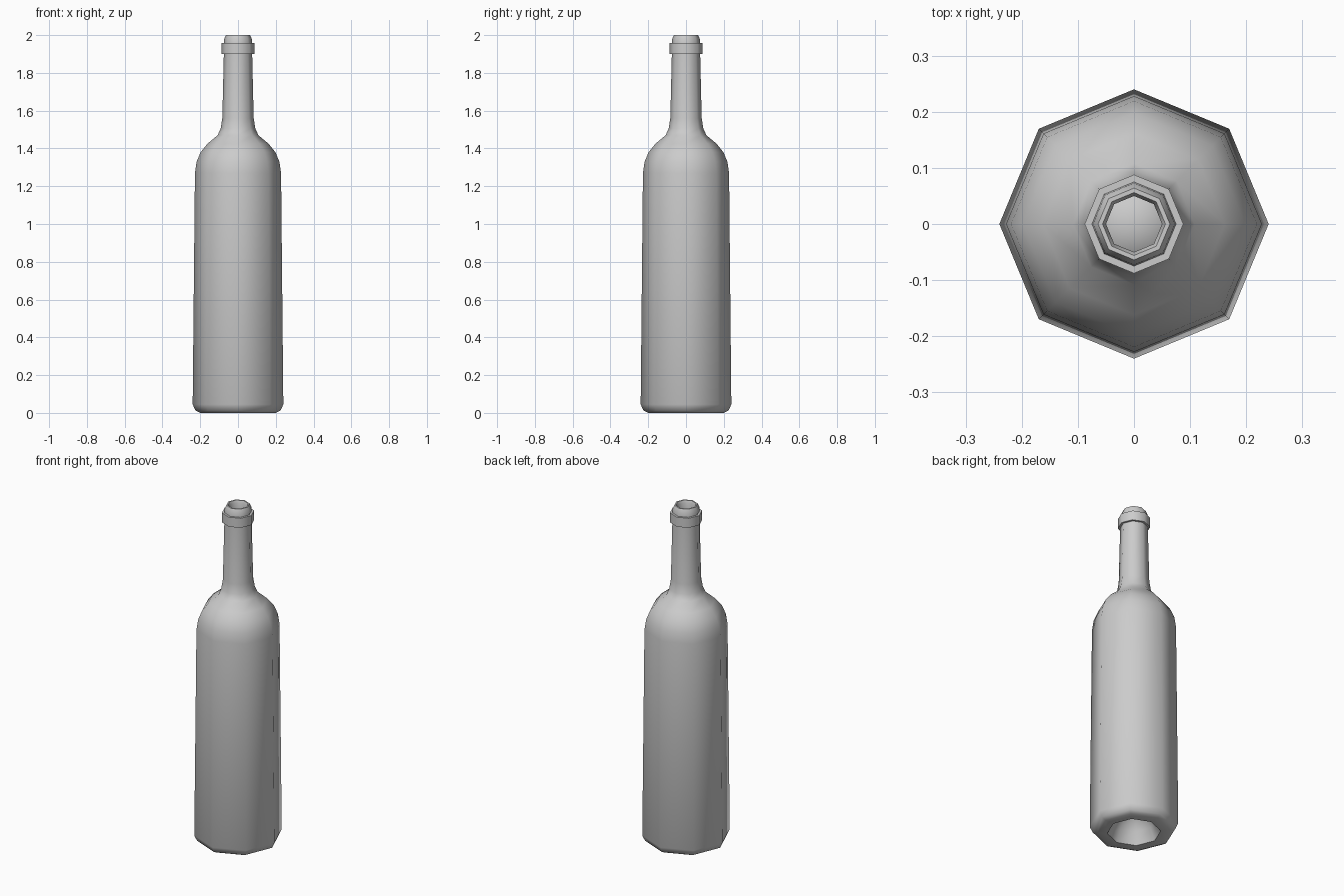
import bpy, bmesh, math

if "Cube" in bpy.data.objects:
    bpy.data.objects.remove(bpy.data.objects["Cube"])

SIDES = 8


def lathe(name, profile, sides=SIDES):
    """Revolve a (radius, height) profile about z; radius 0 makes a pole."""
    bm = bmesh.new()
    rings = []
    for r, z in profile:
        if r == 0:
            rings.append([bm.verts.new((0, 0, z))] * sides)
        else:
            rings.append([bm.verts.new((r * math.cos(2 * math.pi * i / sides),
                                        r * math.sin(2 * math.pi * i / sides), z))
                          for i in range(sides)])
    for a, b in zip(rings, rings[1:]):
        for i in range(sides):
            j = (i + 1) % sides
            bm.faces.new(list(dict.fromkeys((a[i], a[j], b[j], b[i]))))
    mesh = bpy.data.meshes.new(name)
    bm.to_mesh(mesh)
    bm.free()
    obj = bpy.data.objects.new(name, mesh)
    bpy.context.collection.objects.link(obj)
    bpy.context.view_layer.objects.active = obj
    obj.select_set(True)
    bpy.ops.object.shade_smooth_by_angle(angle=math.radians(62))
    obj.select_set(False)
    return obj


# hollow underside
punt = [(0, 0.16), (0.07, 0.14), (0.115, 0.07), (0.145, 0.0)]
# foot, straight body and rounded shoulder
body = [(0.20, 0.0), (0.225, 0.012), (0.24, 0.045), (0.228, 1.27),
        (0.219, 1.33), (0.198, 1.38), (0.162, 1.425), (0.108, 1.47)]
# neck, collar ring and rounded lip turning into the mouth
neck = [(0.092, 1.505), (0.083, 1.56), (0.075, 1.90)]
collar = [(0.088, 1.90), (0.088, 1.957), (0.075, 1.957)]
lip = [(0.073, 1.98), (0.064, 2.0), (0.056, 2.0), (0.05, 1.985), (0.05, 1.93)]

lathe("bottle", punt + body + neck + collar + lip)
